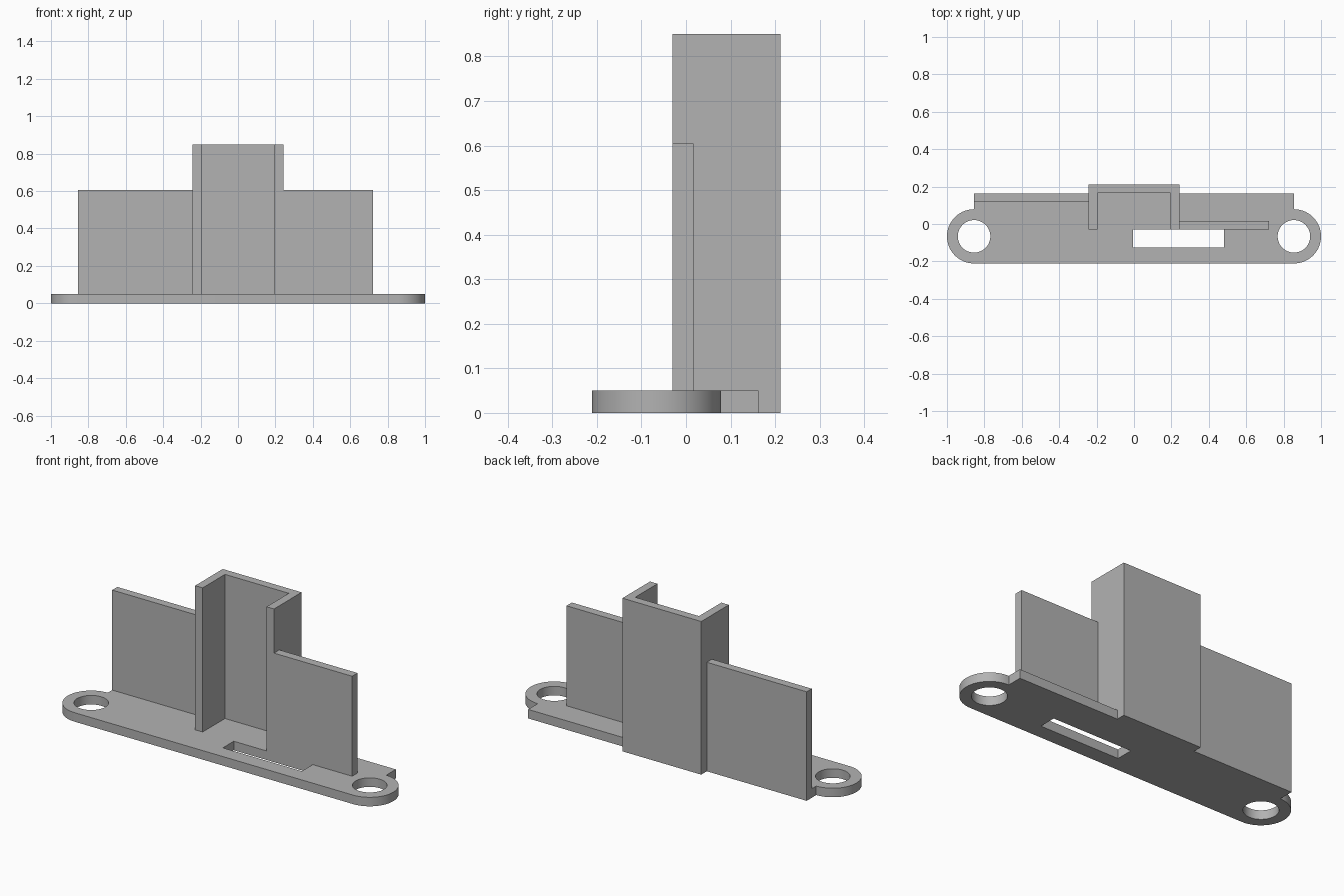
import bpy
import bmesh
from math import sin, cos, pi

cube = bpy.data.objects.get("Cube")
if cube:
    bpy.data.objects.remove(cube, do_unlink=True)

grey = bpy.data.materials.new("plain grey")
grey.use_nodes = True
COLOUR = (0.45, 0.45, 0.45, 1)
grey.diffuse_color = COLOUR
grey.node_tree.nodes["Principled BSDF"].inputs["Base Color"].default_value = COLOUR

BASE = 0.05                      # base plate thickness
END_X, END_Y, END_R = 0.855, -0.066, 0.145
HOLE_R = 0.087
BACK, FRONT = 0.163, -0.03       # back edge of plate, front edge of channel
OUT, INN = 0.242, 0.196          # channel half widths
CH_BACK, CH_IN = 0.212, 0.166    # channel back wall, outside and inside


def prism(name, outline, z0, z1):
    """Extrude a flat counter-clockwise outline from z0 to z1."""
    bm = bmesh.new()
    face = bm.faces.new([bm.verts.new((x, y, z0)) for x, y in outline])
    geo = bmesh.ops.extrude_face_region(bm, geom=[face])["geom"]
    top = [v for v in geo if isinstance(v, bmesh.types.BMVert)]
    bmesh.ops.translate(bm, verts=top, vec=(0, 0, z1 - z0))
    bmesh.ops.recalc_face_normals(bm, faces=bm.faces)
    mesh = bpy.data.meshes.new(name)
    bm.to_mesh(mesh)
    bm.free()
    mesh.materials.append(grey)
    obj = bpy.data.objects.new(name, mesh)
    bpy.context.collection.objects.link(obj)
    return obj


def rect(x0, x1, y0, y1):
    return [(x0, y0), (x1, y0), (x1, y1), (x0, y1)]


def arc(cx, cy, r, start, sweep, n):
    return [(cx + r * cos(start + sweep * i / n), cy + r * sin(start + sweep * i / n))
            for i in range(n + 1)]


def activate(obj):
    bpy.ops.object.select_all(action="DESELECT")
    obj.select_set(True)
    bpy.context.view_layer.objects.active = obj


def cut(obj, outline):
    cutter = prism("cutter", outline, -0.1, BASE + 0.1)
    cutter.hide_render = True
    mod = obj.modifiers.new("cut", "BOOLEAN")
    mod.operation, mod.solver, mod.object = "DIFFERENCE", "EXACT", cutter
    activate(obj)
    bpy.ops.object.modifier_apply(modifier=mod.name)
    bpy.data.objects.remove(cutter, do_unlink=True)


# Base plate: rounded ends, square back shoulders and a foot below the channel
right_half = arc(END_X, END_Y, END_R, -pi / 2, pi, 32)
right_half += [(END_X, BACK), (OUT, BACK), (OUT, CH_BACK)]
outline = right_half + [(-x, y) for x, y in reversed(right_half)]
plate = prism("base_plate", outline, 0, BASE)

# Screw holes and slot
for side in (-1, 1):
    cut(plate, arc(side * END_X, END_Y, HOLE_R, 0, 2 * pi, 48)[:-1])
cut(plate, rect(-0.005, 0.48, -0.126, FRONT))
activate(plate)
bpy.ops.object.shade_smooth_by_angle()

# Tall U-shaped channel, open to the front
u_half = [(INN, CH_IN), (INN, FRONT), (OUT, FRONT), (OUT, CH_BACK)]
prism("channel", u_half + [(-x, y) for x, y in reversed(u_half)], BASE, 0.85)

# Side panels: one flush with the back edge, one along the slot
prism("right_panel", rect(-END_X, -OUT, 0.118, BACK), BASE, 0.605)
prism("left_panel", rect(OUT, 0.722, FRONT, 0.017), BASE, 0.605)
